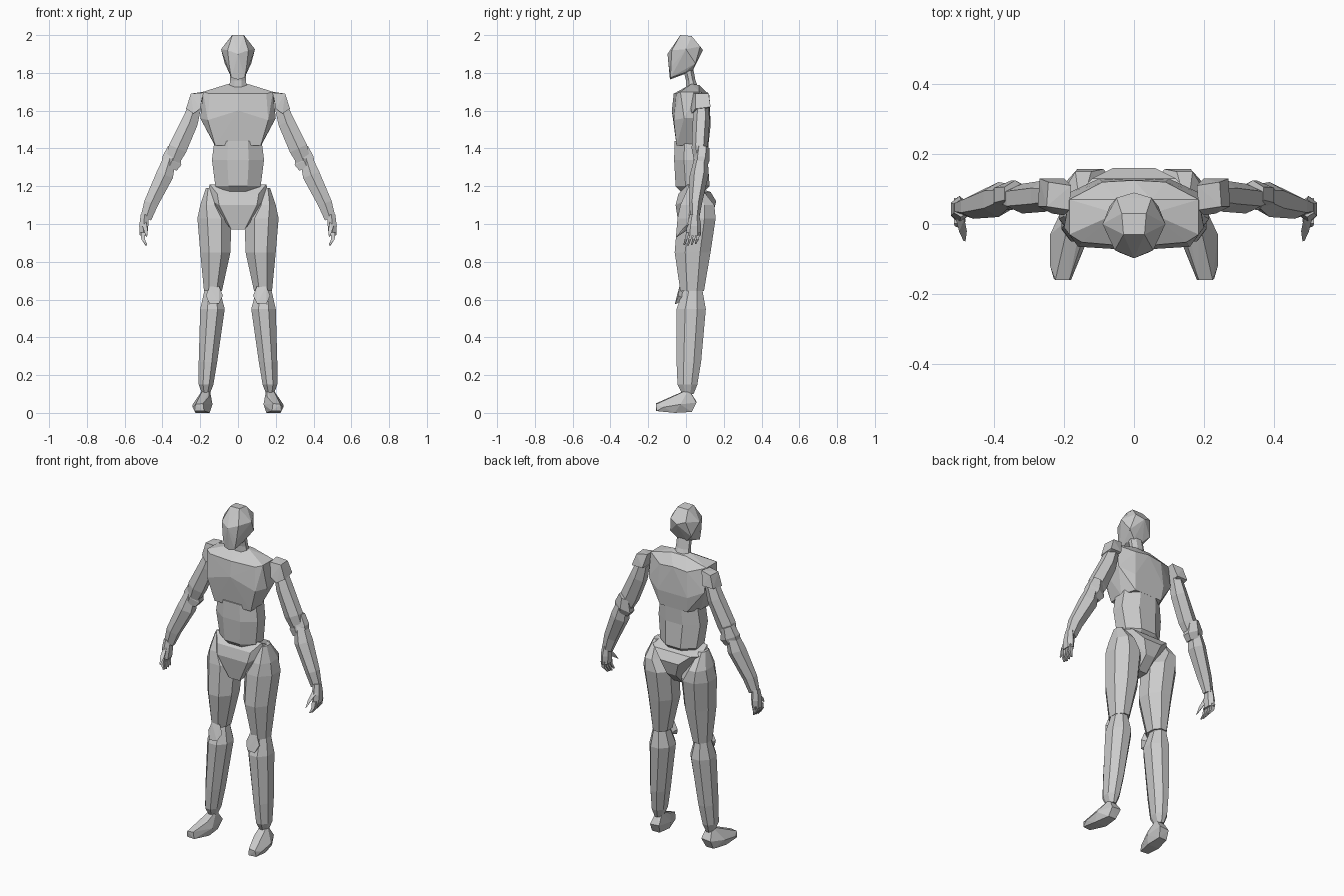
import bpy, bmesh, math


def finish(name, bm, mirror):
    bmesh.ops.recalc_face_normals(bm, faces=bm.faces)
    me = bpy.data.meshes.new(name)
    bm.to_mesh(me)
    bm.free()
    ob = bpy.data.objects.new(name, me)
    bpy.context.collection.objects.link(ob)
    if mirror:
        m = ob.modifiers.new("Mirror", 'MIRROR')
        m.use_mirror_merge = False
    return ob


def hull(name, pts, both=False, mirror=False):
    """Faceted solid around points; both=True adds the points' x reflection."""
    bm = bmesh.new()
    allp = set(pts)
    if both:
        allp |= {(-x, y, z) for x, y, z in pts}
    for p in sorted(allp):
        bm.verts.new(p)
    res = bmesh.ops.convex_hull(bm, input=bm.verts)
    junk = [g for g in res["geom_interior"] if isinstance(g, bmesh.types.BMVert)]
    if junk:
        bmesh.ops.delete(bm, geom=junk, context='VERTS')
    return finish(name, bm, mirror)


def loft(name, rings, n=8, tilt=0.0, mirror=True):
    """Rings are (x0, x1, y0, y1, z); tilt raises the outer side of each ring."""
    off = math.pi / n
    k = max(math.cos(off + 2 * math.pi * i / n) for i in range(n))
    j = max(math.sin(off + 2 * math.pi * i / n) for i in range(n))
    bm = bmesh.new()
    loops = []
    for x0, x1, y0, y1, z in rings:
        loop = []
        for i in range(n):
            a = off + 2 * math.pi * i / n
            dx = (x1 - x0) / 2 * math.cos(a) / k
            dy = (y1 - y0) / 2 * math.sin(a) / j
            loop.append(bm.verts.new(((x0 + x1) / 2 + dx, (y0 + y1) / 2 + dy, z + dx * tilt)))
        loops.append(loop)
    for a, b in zip(loops, loops[1:]):
        for i in range(n):
            bm.faces.new((a[i], a[(i + 1) % n], b[(i + 1) % n], b[i]))
    bm.faces.new(loops[0])
    bm.faces.new(loops[-1])
    return finish(name, bm, mirror)


# Head and neck
hull("head", [(.03, -.03, 2.0), (.035, .03, 1.995), (.09, .0, 1.925), (.05, .075, 1.94),
              (0, .09, 1.92), (.07, .05, 1.85), (.055, -.075, 1.92), (0, -.098, 1.90),
              (.045, -.08, 1.83), (.035, -.082, 1.775), (0, -.085, 1.765), (.045, -.01, 1.80),
              (.03, .035, 1.81)], both=True)
loft("neck", [(-.05, .05, .0, .075, 1.70), (-.042, .042, .0, .05, 1.76),
              (-.042, .042, -.02, .035, 1.84)], mirror=False)

# Torso
hull("chest", [(.05, .03, 1.742), (.05, .07, 1.735), (.185, -.03, 1.70), (.15, -.052, 1.69),
               (0, -.065, 1.69), (.185, .07, 1.70), (.09, .12, 1.67), (0, .125, 1.68),
               (.20, -.01, 1.56), (.16, -.065, 1.55), (0, -.075, 1.60), (.185, .09, 1.56),
               (.10, .13, 1.52), (.12, -.05, 1.415), (.125, .04, 1.42), (.09, .12, 1.43)], both=True)
loft("abdomen", [(-.10, .10, -.02, .09, 1.165), (-.12, .12, -.055, .125, 1.20),
                 (-.138, .138, -.063, .115, 1.34), (-.125, .125, -.06, .12, 1.44)], mirror=False)
hull("pelvis", [(.15, .01, 1.21), (.16, .09, 1.17), (.168, .03, 1.14), (.11, -.04, 1.16),
                (.10, -.055, 1.10), (.035, -.035, .97), (.03, .07, .97), (.12, .13, 1.17),
                (.06, .16, 1.12), (.03, .14, 1.04)], both=True)

# Legs
loft("thigh", [(.13, .17, .01, .08, 1.19), (.09, .20, -.03, .15, 1.10),
               (.035, .215, -.045, .157, 1.03), (.04, .20, -.06, .13, .85),
               (.085, .18, -.03, .095, .645)])
hull("kneecap", [(.10, -.03, .67), (.15, -.035, .67), (.08, -.035, .62), (.17, -.04, .62),
                 (.10, -.058, .58), (.15, -.058, .575), (.11, .0, .60), (.15, .0, .60)], mirror=True)
loft("shin", [(.10, .175, -.01, .085, .66), (.07, .20, -.05, .105, .55),
              (.11, .208, -.05, .08, .27), (.13, .208, -.045, .06, .15),
              (.15, .19, -.02, .04, .10)])
hull("foot", [(.15, .01, .125), (.185, .015, .125), (.14, .055, .06), (.20, .055, .055),
              (.155, .03, .005), (.205, .03, .005), (.135, -.05, .045), (.24, -.03, .045),
              (.155, -.07, .085), (.20, -.07, .085), (.185, -.16, .05), (.225, -.16, .045),
              (.18, -.16, .01), (.23, -.155, .01), (.24, -.12, .03), (.15, -.06, .0),
              (.225, -.06, .0)], mirror=True)

# Arms
hull("shoulder", [(.185, .04, 1.695), (.18, .11, 1.70), (.25, .05, 1.69), (.245, .12, 1.69),
                  (.275, .05, 1.61), (.27, .13, 1.62), (.20, .025, 1.61), (.235, .03, 1.585),
                  (.20, .13, 1.62)], mirror=True)
loft("upper_arm", [(.195, .255, .045, .12, 1.63), (.215, .295, .035, .125, 1.54),
                   (.275, .365, .03, .115, 1.40), (.32, .385, .045, .105, 1.32)], n=6, tilt=.45)
loft("elbow", [(.31, .37, .05, .125, 1.40), (.30, .40, .04, .125, 1.335),
               (.325, .405, .04, .11, 1.30)], n=6, tilt=.45)
loft("forearm", [(.33, .39, .045, .115, 1.35), (.345, .43, .02, .12, 1.26),
                 (.425, .495, .015, .085, 1.11), (.46, .515, .025, .07, 1.03)], n=6, tilt=.4)

# Hands
loft("palm", [(.475, .515, .02, .07, 1.05), (.475, .523, .005, .08, .99),
              (.48, .52, .0, .08, .94)], n=6)
for i in range(4):
    y = .008 + i * .02
    loft("finger_%d" % (i + 1), [(.49, .515, y - .007, y + .007, .955),
                                 (.493, .512, y - .015, y + .0, .92),
                                 (.482, .49, y - .022, y - .014, .885 + .004 * abs(i - 1))], n=4)
hull("thumb", [(.485, .015, 1.01), (.51, .015, 1.0), (.49, .01, .97), (.478, -.02, .965),
               (.50, -.022, .97), (.482, -.05, .93), (.488, -.048, .935)], mirror=True)
